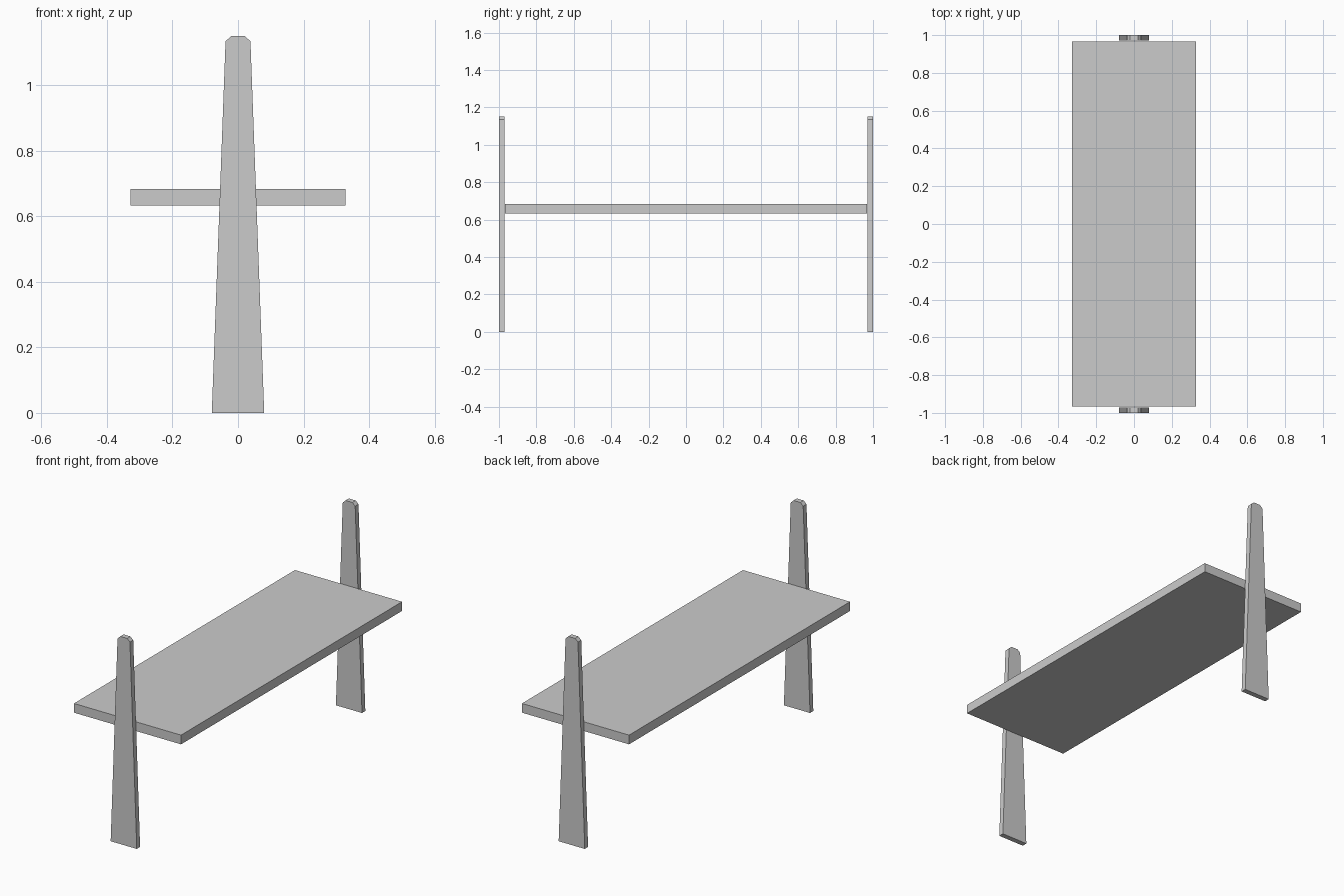
import bpy, bmesh

if "Cube" in bpy.data.objects:
    bpy.data.objects.remove(bpy.data.objects["Cube"])


def make_object(name, bm):
    bmesh.ops.recalc_face_normals(bm, faces=bm.faces)
    mesh = bpy.data.meshes.new(name)
    bm.to_mesh(mesh)
    bm.free()
    obj = bpy.data.objects.new(name, mesh)
    bpy.context.collection.objects.link(obj)
    return obj


def extruded_profile(name, profile, y0, y1):
    """Extrude an x/z outline from y0 to y1."""
    bm = bmesh.new()
    face = bm.faces.new([bm.verts.new((x, y0, z)) for x, z in profile])
    ext = bmesh.ops.extrude_face_region(bm, geom=[face])
    verts = [v for v in ext["geom"] if isinstance(v, bmesh.types.BMVert)]
    bmesh.ops.translate(bm, verts=verts, vec=(0, y1 - y0, 0))
    return make_object(name, bm)


# Tapered end posts with clipped top corners
half = [(0.08, 0.0), (0.038, 1.134), (0.021, 1.15)]
post_outline = half + [(-x, z) for x, z in reversed(half)]
for name, side in (("front_post", -1), ("back_post", 1)):
    extruded_profile(name, post_outline, side * 1.0, side * 0.971)

# Flat shelf board between the posts
W, Z0, Z1 = 0.328, 0.633, 0.684
extruded_profile("shelf_board", [(-W, Z0), (W, Z0), (W, Z1), (-W, Z1)], -0.967, 0.967)
